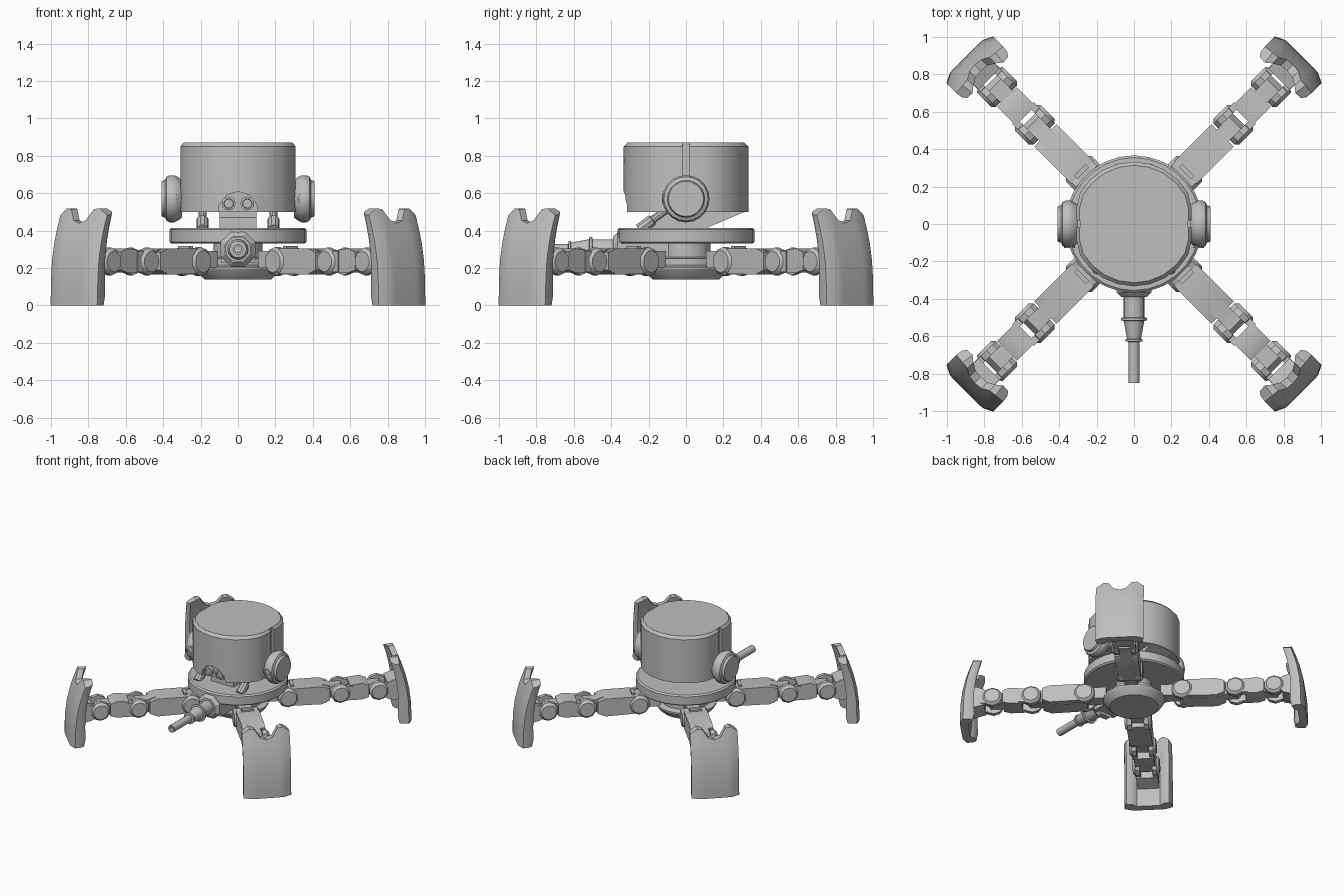
import bpy, bmesh, math
from mathutils import Matrix, Vector

if "Cube" in bpy.data.objects:
    bpy.data.objects.remove(bpy.data.objects["Cube"])

grey = bpy.data.materials.new("plain_grey")
grey.diffuse_color = (0.52, 0.52, 0.52, 1)
grey.use_nodes = True
grey.node_tree.nodes["Principled BSDF"].inputs["Base Color"].default_value = grey.diffuse_color


def smooth_shade(ob, angle):
    bpy.ops.object.select_all(action='DESELECT')
    bpy.context.view_layer.objects.active = ob
    ob.select_set(True)
    bpy.ops.object.shade_smooth_by_angle(angle=math.radians(angle))


def finish(name, bm, mat=Matrix(), smooth=30):
    bmesh.ops.recalc_face_normals(bm, faces=bm.faces)
    me = bpy.data.meshes.new(name)
    bm.to_mesh(me)
    bm.free()
    ob = bpy.data.objects.new(name, me)
    bpy.context.collection.objects.link(ob)
    ob.matrix_world = mat
    me.materials.append(grey)
    smooth_shade(ob, smooth)
    return ob


def loft(name, rings, mat=Matrix(), caps=None, **kw):
    """Closed skin through rings of points; caps lists index groups for the ends."""
    bm = bmesh.new()
    rows = [[bm.verts.new(p) for p in ring] for ring in rings]
    n = len(rows[0])
    for a, b in zip(rows, rows[1:]):
        for i in range(n):
            j = (i + 1) % n
            bm.faces.new((a[i], a[j], b[j], b[i]))
    for group in caps or [range(n)]:
        bm.faces.new([rows[0][i] for i in group])
        bm.faces.new([rows[-1][i] for i in group])
    return finish(name, bm, mat, **kw)


def lathe(name, profile, n=24, mat=Matrix(), clamp=None, turn=0, **kw):
    """Revolve (radius, z) points; clamp gives flat sides in x."""
    rings = []
    for k, (r, z) in enumerate(profile):
        c = clamp[k] if clamp else 9
        ring = []
        for i in range(n):
            a = turn + math.tau * i / n
            ring.append((max(-c, min(c, r * math.cos(a))), r * math.sin(a), z))
        rings.append(ring)
    return loft(name, rings, mat, **kw)


def prism(name, pts, w0, w1, mat=Matrix(), axis='Y', **kw):
    """Extrude a 2D outline (u, z) between w0 and w1 along the axis."""
    def put(u, z, w):
        return (u, w, z) if axis == 'Y' else (w, u, z)
    return loft(name, [[put(u, z, w) for u, z in pts] for w in (w0, w1)], mat, **kw)


def box(name, x0, x1, y0, y1, z0, z1, mat=Matrix(), **kw):
    return prism(name, [(x0, z0), (x1, z0), (x1, z1), (x0, z1)], y0, y1, mat, **kw)


def cut(ob, cutter):
    """Carve the cutter out of the object, then drop the cutter."""
    m = ob.modifiers.new("cut", 'BOOLEAN')
    m.operation, m.object, m.solver = 'DIFFERENCE', cutter, 'EXACT'
    bpy.context.view_layer.objects.active = ob
    bpy.ops.object.modifier_apply(modifier=m.name)
    bpy.data.objects.remove(cutter)


def along(p, d):
    """Matrix that sends z to direction d at point p."""
    return Matrix.Translation(p) @ Vector(d).to_track_quat('Z', 'Y').to_matrix().to_4x4()


# Head drum with flat cheeks, side slots and an eye recess
head = lathe("head", [(.333, .5), (.333, .85), (.314, .87)], 24,
             clamp=[.307, .307, .292])
arch = [(-.11, .45), (.11, .45), (.10, .54), (.06, .59), (0, .61), (-.06, .59), (-.10, .54)]
cut(head, prism("eye_recess_cutter", arch, -.4, -.285))
for s in (-1, 1):
    cut(head, box("slot_cutter", s * .29, s * .4, -.018, .018, .55, .95))
    # Eyes
    lathe("eye", [(.037, 0), (.037, .03), (.026, .033), (.024, .02)], 12,
          along((s * .05, -.28, .545), (0, -1, 0)))
    # Ear pods with bolts on their rims
    lathe("ear", [(.10, 0), (.116, .02), (.126, .04), (.126, .065), (.118, .082),
                  (.100, .09), (.094, .108)], 20,
          along((s * .30, 0, .57), (s, 0, 0)), smooth=35)
    lathe("ear_bolt", [(.03, 0), (.03, .02), (.018, .022), (.018, .012)], 6,
          along((s * .345, -.107, .57), (0, -1, 0)))
    # Struts tying the head to the turntable
    a, b = Vector((s * .19, -.08, .53)), Vector((s * .19, -.25, .405))
    lathe("neck_strut", [(.022, 0), (.022, .12), (.033, .125), (.033, (b - a).length)], 10,
          along(a, b - a))
smooth_shade(head, 25)

# Neck wedge
prism("neck", [(-.2, .41), (.1, .41), (.32, .503), (-.15, .503), (-.2, .47)],
      -.1, .1, axis='X')

# Turntable and dished hub underneath
lathe("turntable", [(.355, .33), (.367, .34), (.367, .405), (.355, .415)], 28)
lathe("hub", [(.178, .14), (.205, .165), (.225, .195), (.225, .205), (.18, .215), (.18, .25),
              (.13, .26), (.13, .34)], 28)

# Gun, pointing forward below the turntable
gun = along((0, 0, .3), (0, -1, 0))
box("gun_mount", -.09, .09, -.345, -.05, .23, .335)
lathe("gun_collar", [(.1, .32), (.1, .365), (.075, .39)], 8, gun, turn=math.pi / 8)
lathe("gun_barrel", [(.055, .37), (.055, .50), (.069, .502), (.069, .516), (.055, .518),
                     (.037, .615), (.046, .617), (.046, .628), (.029, .63), (.029, .85),
                     (.018, .85), (.018, .82)], 14, gun)

# Leg parts, modelled along +x and repeated on the four diagonals
ZJ = .235
upper = [(.34, .165), (.62, .165), (.69, .195), (.765, .195), (.792, ZJ),
         (.765, .285), (.69, .285), (.62, .305), (.34, .305)]


def foot_edge(s):
    """Height of the notched top rim at sideways offset s."""
    pts = [(0, .44), (.045, .455), (.085, .515), (.13, .52), (.18, .48)]
    for (a, za), (b, zb) in zip(pts, pts[1:]):
        if s <= b:
            return za + (zb - za) * (s - a) / (b - a)
    return pts[-1][1]


def foot_front(z):
    """Outer face of the foot, leaning inward with height."""
    return 1.27 - .38 * max(0, z - .05) ** 2 - .012 * max(0, z - .3) / .2


half = [(0, 0), (0, .045), (0, .085), (-.003, .124), (-.033, .177), (-.085, .172), (-.115, .156),
        (-.105, .115), (-.07, .085), (-.07, .045), (-.07, 0)]
section = half + [(d, -s) for d, s in half[-2:0:-1]]
rim = [(i, i + 1, 9 - i, 10 - i) for i in range(4)] + [(4, 5, 6)]
rim += [tuple((20 - i) % 20 for i in g) for g in rim]

for k in range(4):
    M = Matrix.Rotation(math.radians(45 + 90 * k), 4, 'Z')

    # Upper link: wide body, then a narrow tongue inside the knee fork
    prism("upper_leg", [(.39, .17), (.61, .165), (.67, .19), (.67, .285), (.61, .305), (.39, .305)],
          -.085, .085, M)
    prism("upper_leg_tongue", upper, -.045, .045, M)
    box("hip_arm", .2, .4, -.05, .05, .2, .29, M)
    box("hip_latch", .385, .41, -.045, .045, .29, .318, M)

    # Lower link
    prism("lower_leg", [(.82, .175), (.91, .175), (.96, .19), (.96, .285), (.91, .305), (.82, .295)],
          -.075, .075, M)
    prism("lower_leg_tongue", [(.9, .195), (1.05, .195), (1.08, ZJ), (1.05, .28), (.9, .28)],
          -.045, .045, M)

    # Ankle block
    prism("ankle", [(1.095, .17), (1.21, .14), (1.21, .34), (1.095, .30)], -.08, .08, M)

    # Hinge lobes, fork arms and pins
    for r, size, arm in ((.36, .078, .06), (.75, .074, .09), (1.035, .074, .09)):
        for s in (-1, 1):
            P = M @ along((r, s * .045, ZJ), (0, s, 0))
            lathe("hinge_lobe", [(size, 0), (size, .033), (size - .018, .053)], 10, P,
                  turn=math.pi / 10)
            box("fork_arm", r, r + arm, min(s * .045, s * .083), max(s * .045, s * .083),
                .18, .29, M)

    # Curved foot shield with notched top
    rings = []
    for t in (0, .12, .3, .5, .7, .85, 1):
        ring = []
        for d, s in section:
            z = t * foot_edge(abs(s))
            d2 = d * (.85 if t == 0 else 1 - .35 * t)
            ring.append((foot_front(z) + d2, s, z))
        rings.append(ring)
    loft("foot", rings, M, caps=rim, smooth=35)
